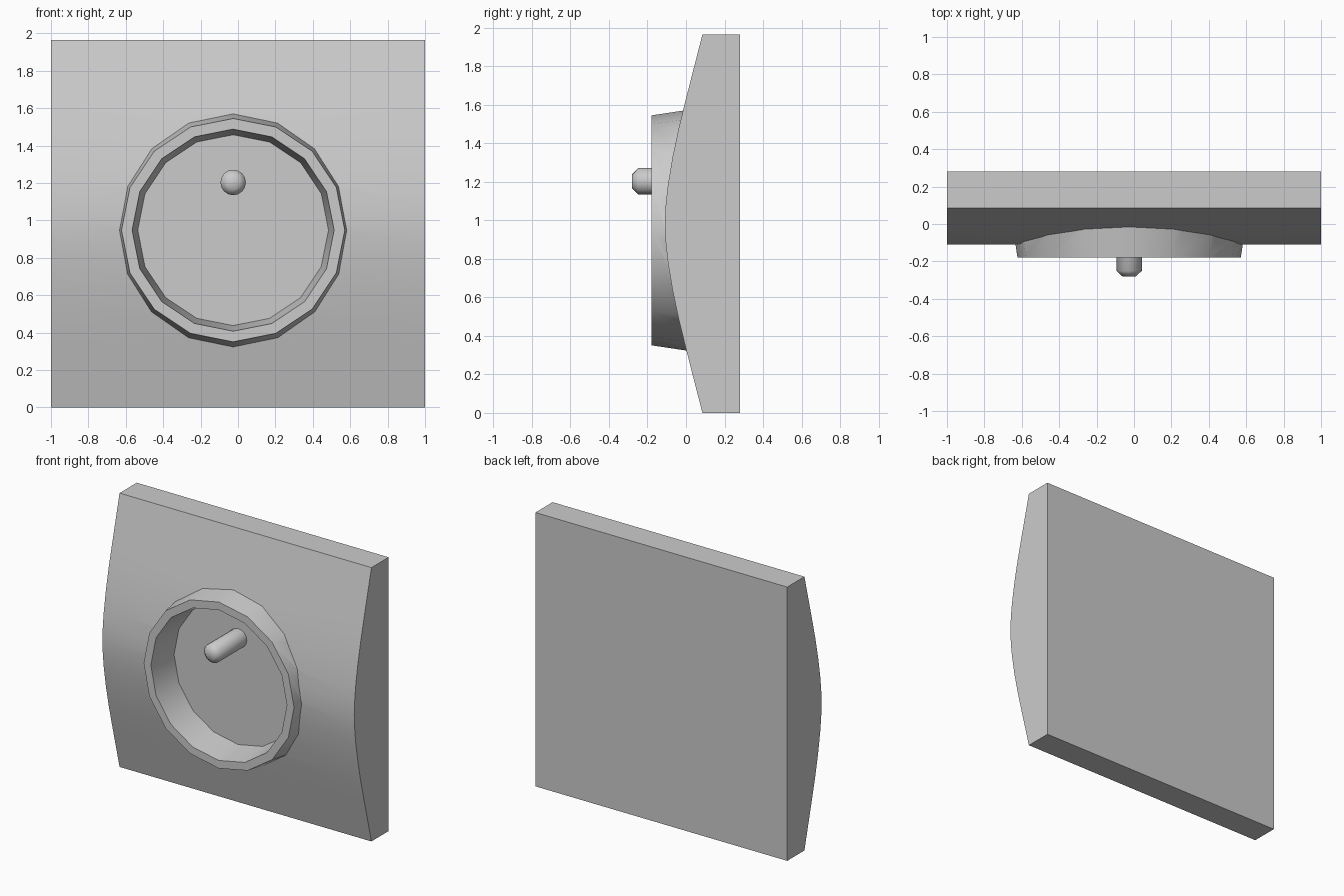
import bpy, bmesh, math

if "Cube" in bpy.data.objects:
    bpy.data.objects.remove(bpy.data.objects["Cube"])

CX, CZ = -0.026, 0.948   # centre of the round socket
HALF = 0.9825            # half the plate height


def finish(name, bm, angle=30):
    bmesh.ops.recalc_face_normals(bm, faces=bm.faces)
    mesh = bpy.data.meshes.new(name)
    bm.to_mesh(mesh)
    bm.free()
    obj = bpy.data.objects.new(name, mesh)
    bpy.context.collection.objects.link(obj)
    smooth(obj, angle)
    return obj


def select(obj):
    bpy.ops.object.select_all(action='DESELECT')
    obj.select_set(True)
    bpy.context.view_layer.objects.active = obj


def smooth(obj, angle):
    select(obj)
    bpy.ops.object.shade_smooth_by_angle(angle=math.radians(angle))


def turned(name, profile, sides, cx, cz, angle=30):
    """Solid turned around the y axis from (radius, y) points, capped at both ends."""
    bm = bmesh.new()
    rings = []
    for r, y in profile:
        rings.append([bm.verts.new((cx + r * math.sin(2 * math.pi * i / sides), y,
                                    cz + r * math.cos(2 * math.pi * i / sides)))
                      for i in range(sides)])
    for a, b in zip(rings, rings[1:]):
        for i in range(sides):
            j = (i + 1) % sides
            bm.faces.new((a[i], a[j], b[j], b[i]))
    bm.faces.new(rings[0])
    bm.faces.new(rings[-1])
    return finish(name, bm, angle)


def combine(target, other, operation):
    mod = target.modifiers.new(operation.lower(), 'BOOLEAN')
    mod.object = other
    mod.operation = operation
    mod.solver = 'EXACT'
    select(target)
    bpy.ops.object.modifier_apply(modifier=mod.name)
    bpy.data.objects.remove(other, do_unlink=True)


# Wall plate: side profile with a bowed front, extruded across x
half_curve = [(HALF, 0.085), (0.65, 0.0), (0.5, -0.037), (0.35, -0.069),
              (0.2, -0.094), (0.1, -0.105)]
curve = half_curve + [(0, -0.11)] + [(-t, y) for t, y in reversed(half_curve)]
outline = [(HALF, 0.28)] + curve + [(-HALF, 0.28)]
bm = bmesh.new()
face = bm.faces.new([bm.verts.new((-1, y, HALF + t)) for t, y in outline])
ext = bmesh.ops.extrude_face_region(bm, geom=[face])
bmesh.ops.translate(bm, vec=(2, 0, 0),
                    verts=[v for v in ext['geom'] if isinstance(v, bmesh.types.BMVert)])
plate = finish("socket_plate", bm)

# Raised tapered collar merged into the plate, then hollowed out
collar = turned("collar", [(0.633, 0.06), (0.597, -0.18)], 16, CX, CZ)
combine(plate, collar, 'UNION')
recess = turned("recess", [(0.51, 0.04), (0.54, -0.18), (0.5427, -0.2)], 16, CX, CZ)
combine(plate, recess, 'DIFFERENCE')
smooth(plate, 30)

# Earth pin with a chamfered, softly shaded tip
turned("earth_pin", [(0.068, 0.045), (0.068, -0.25), (0.036, -0.28)], 16, CX, 1.203, 60)
